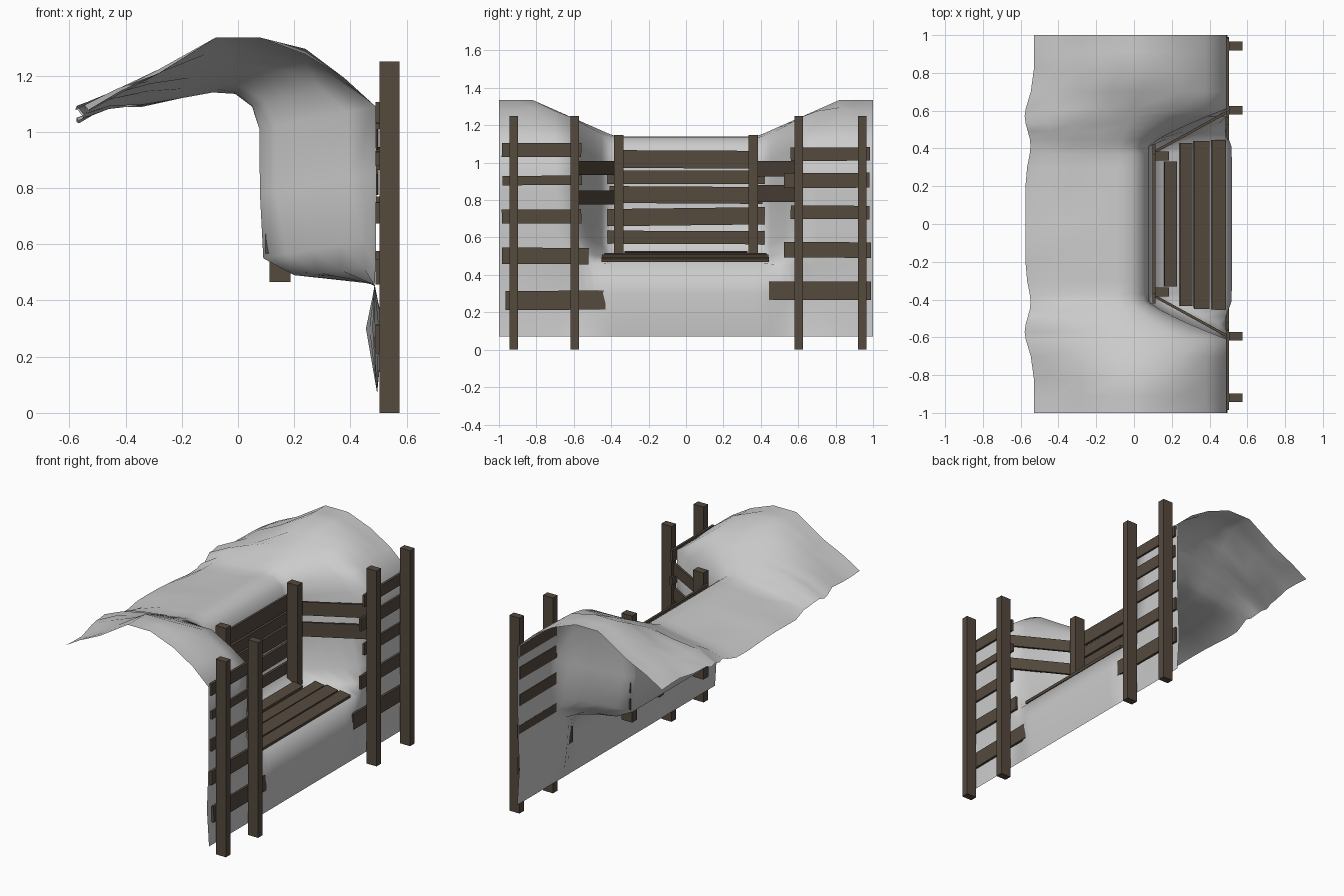
import bpy, bmesh, math, random
from mathutils import Vector

random.seed(4)


def material(name, rgb):
    m = bpy.data.materials.new(name)
    m.diffuse_color = (*rgb, 1)
    return m


EARTH = material("pale grey earth", (0.60, 0.60, 0.60))
WOOD = material("weathered brown wood", (0.090, 0.067, 0.048))


def box(name, lo, hi, rot=(0, 0, 0)):
    """Wooden box between two corners, turned about its centre."""
    bm = bmesh.new()
    bmesh.ops.create_cube(bm, size=1)
    bmesh.ops.scale(bm, vec=[h - l for l, h in zip(lo, hi)], verts=bm.verts)
    me = bpy.data.meshes.new(name)
    bm.to_mesh(me)
    bm.free()
    ob = bpy.data.objects.new(name, me)
    ob.location = [(l + h) / 2 for l, h in zip(lo, hi)]
    ob.rotation_euler = rot
    me.materials.append(WOOD)
    bpy.context.collection.objects.link(ob)


# Earth bank: full-height profile at the ends, hollow profile at the alcove (x, z)
BANK = [(-0.53, 1.08), (-0.42, 1.145), (-0.28, 1.21), (-0.08, 1.335), (0.08, 1.335),
        (0.24, 1.275), (0.38, 1.19), (0.49, 1.09), (0.493, 0.85), (0.491, 0.62),
        (0.489, 0.52), (0.486, 0.45), (0.48, 0.30), (0.495, 0.07)]
HOLLOW = [(-0.575, 1.04), (-0.46, 1.09), (-0.34, 1.10), (-0.20, 1.12), (-0.09, 1.14),
          (-0.01, 1.135), (0.05, 1.09), (0.076, 1.01), (0.078, 0.78), (0.09, 0.55),
          (0.20, 0.49), (0.485, 0.462), (0.518, 0.30), (0.495, 0.07)]
half = [0.1, 0.2, 0.3, 0.37, 0.41, 0.45, 0.49, 0.53, 0.57, 0.61, 0.7, 0.82, 0.91, 1.0]
stations = [-v for v in reversed(half)] + [0.0] + half


def blend(v, a, b):
    return min(1, max(0, (v - a) / (b - a)))


bm = bmesh.new()
rows = []
for y in stations:
    a = abs(y)
    row = []
    wall = blend(a, 0.41, 0.61) ** 1.25
    top = blend(a, 0.38, 0.82)
    floor = blend(a, 0.41, 0.55)
    for i, (p, q) in enumerate(zip(BANK, HOLLOW)):
        if i <= 4:
            tx, tz = top, top
        elif i <= 6:
            tx, tz = wall, (wall + top) / 2
        elif i <= 8:
            tx, tz = wall, wall
        elif i == 9:
            tx = tz = (wall + floor) / 2
        else:
            tx, tz = floor, floor
        x = q[0] + (p[0] - q[0]) * tx
        z = q[1] + (p[1] - q[1]) * tz
        if i < 3 and a < 0.99:                      # gentle lumps on the open ground
            z += 0.03 * math.exp(-((a - 0.58) / 0.15) ** 2) + random.uniform(-0.012, 0.012)
        if i == 0:                                  # wavy rear edge
            x -= 0.025 * math.exp(-((a - 0.58) / 0.09) ** 2)
            x += 0.025 * math.exp(-((a - 0.4) / 0.1) ** 2)
        if i == 5 and 0.65 < a < 0.85:
            z += 0.02
        if i == 12:
            x -= 0.025 * math.exp(-((a - 0.6) / 0.12) ** 2)
        row.append(bm.verts.new((x, y, z)))
    rows.append(row)
for r, s in zip(rows, rows[1:]):
    for i in range(len(r) - 1):
        bm.faces.new((r[i], r[i + 1], s[i + 1], s[i]))
bmesh.ops.recalc_face_normals(bm, faces=bm.faces)
if sum(f.normal.z for f in bm.faces) < 0:
    bmesh.ops.reverse_faces(bm, faces=bm.faces)
me = bpy.data.meshes.new("earth_bank")
bm.to_mesh(me)
bm.free()
me.materials.append(EARTH)
me.shade_smooth()
bpy.context.collection.objects.link(bpy.data.objects.new("earth_bank", me))

# Tall posts in front of the wall
for y in (-0.92, -0.595, 0.603, 0.942):
    box("wall_post", (0.503, y - 0.023, 0), (0.575, y + 0.023, 1.25))

# Wall boards on both sides: y range, z range
for y0, y1, z0, z1 in [(-0.985, -0.56, 1.03, 1.105), (-0.98, -0.555, 0.88, 0.93),
                       (-0.985, -0.56, 0.675, 0.75), (-0.985, -0.52, 0.457, 0.545),
                       (-0.965, -0.43, 0.213, 0.315), (0.56, 0.985, 1.01, 1.082),
                       (0.525, 0.98, 0.865, 0.945), (0.56, 0.98, 0.698, 0.77),
                       (0.525, 0.99, 0.492, 0.575), (0.445, 0.99, 0.265, 0.365)]:
    box("wall_board", (0.489, y0, z0), (0.504, y1, z1), (random.uniform(-0.008, 0.008), 0, 0))

# Alcove posts and back boards
for y in (-0.36, 0.36):
    box("alcove_post", (0.112, y - 0.025, 0.465), (0.186, y + 0.025, 1.147))
for z0, z1, w, roll in [(0.97, 1.065, 0.37, -0.005), (0.885, 0.957, 0.42, 0),
                        (0.782, 0.872, 0.41, -0.006), (0.665, 0.757, 0.42, 0.012),
                        (0.565, 0.635, 0.42, -0.004)]:
    box("back_board", (0.098, -w, z0), (0.113, w, z1), (roll, 0, 0))

# Slanting side boards joining alcove posts to wall posts
for s, bands in ((-1, [(0.935, 1.01), (0.775, 0.85)]), (1, [(0.925, 1.01), (0.79, 0.88)])):
    for z0, z1 in bands:
        a, b = Vector((0.115, s * 0.385)), Vector((0.497, s * 0.595))
        c, d = (a + b) / 2, b - a
        box("side_board", (c.x - d.length / 2, c.y - 0.007, z0),
            (c.x + d.length / 2, c.y + 0.007, z1), (0, 0, math.atan2(d.y, d.x)))

# Seat boards, sloping slightly to the front
for x0, x1, y0, y1, z in [(0.16, 0.228, -0.33, 0.33, 0.515), (0.243, 0.31, -0.435, 0.43, 0.502),
                          (0.317, 0.40, -0.45, 0.44, 0.493), (0.41, 0.485, -0.452, 0.445, 0.482)]:
    box("seat_board", (x0, y0, z - 0.009), (x1, y1, z + 0.009), (0, 0.15, 0))
